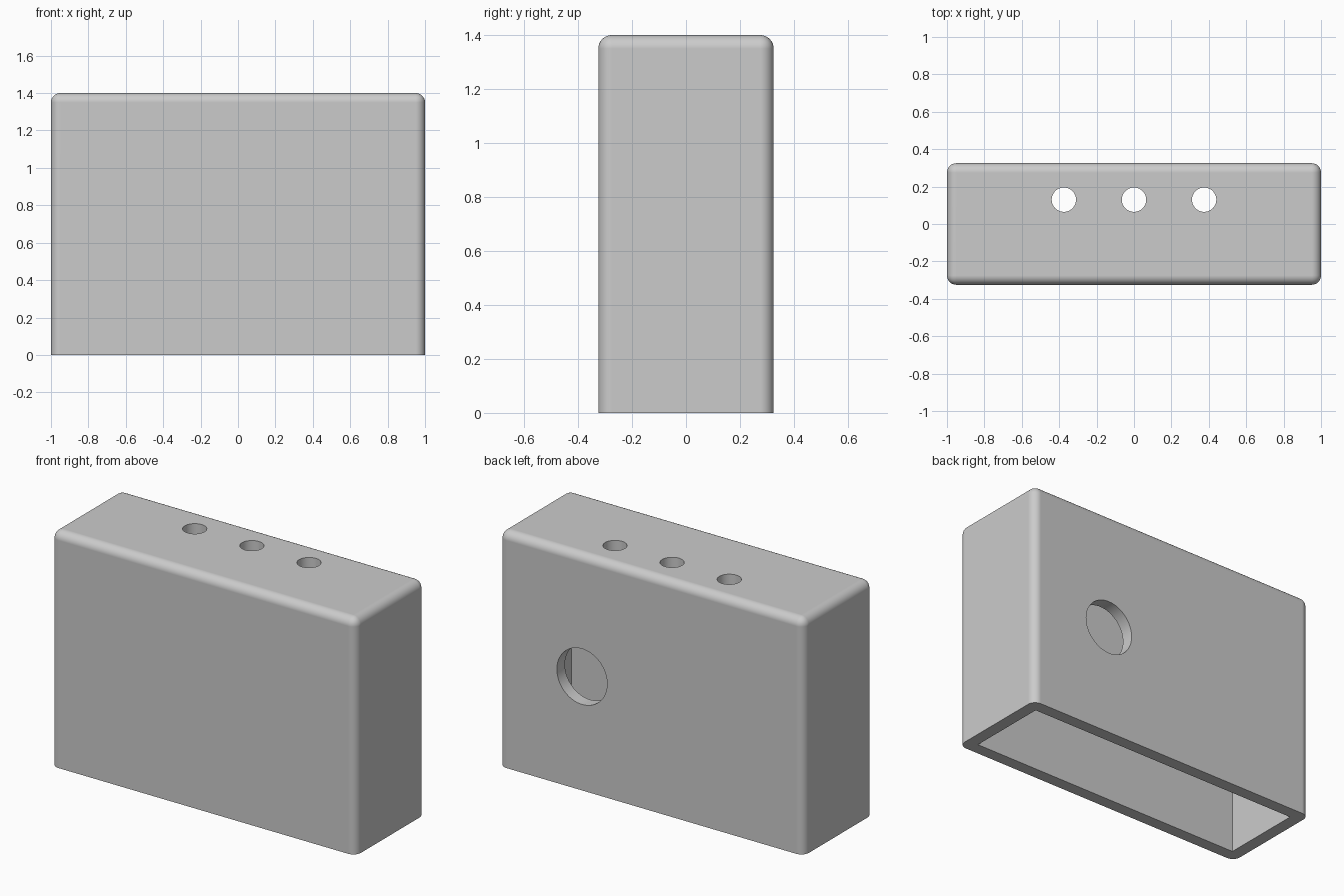
import bpy, bmesh
from math import radians
from mathutils import Matrix, Vector

if "Cube" in bpy.data.objects:
    bpy.data.objects.remove(bpy.data.objects["Cube"], do_unlink=True)

W, D, H = 2.0, 0.65, 1.4      # outer size
WALL, ROUND = 0.075, 0.05

grey = bpy.data.materials.new("plain_grey")
grey.use_nodes = True
colour = (0.6, 0.6, 0.6, 1)
grey.diffuse_color = colour
grey.node_tree.nodes["Principled BSDF"].inputs["Base Color"].default_value = colour


def make_object(name, bm):
    mesh = bpy.data.meshes.new(name)
    bm.to_mesh(mesh)
    bm.free()
    mesh.materials.append(grey)
    obj = bpy.data.objects.new(name, mesh)
    bpy.context.collection.objects.link(obj)
    return obj


def box(size, centre):
    bm = bmesh.new()
    bmesh.ops.create_cube(bm, size=1, matrix=Matrix.Translation(centre) @ Matrix.Diagonal((*size, 1)))
    return bm


def drill(name, radius, depth, centre, tilt=0):
    bm = bmesh.new()
    place = Matrix.Translation(centre) @ Matrix.Rotation(radians(tilt), 4, "X")
    bmesh.ops.create_cone(bm, cap_ends=True, segments=64, radius1=radius,
                          radius2=radius, depth=depth, matrix=place)
    return make_object(name, bm)


# Outer housing: every edge rounded except those around the open bottom
bm = box((W, D, H), Vector((0, 0, H / 2)))
edges = [e for e in bm.edges if max(v.co.z for v in e.verts) > H / 2]
bmesh.ops.bevel(bm, geom=edges, offset=ROUND, segments=8, profile=0.5, affect="EDGES")
housing = make_object("housing", bm)

# Cutters: hollow interior, three top holes, one back hole
depth = H - WALL + 0.2
cutters = [make_object("cavity_cutter", box((W - 2 * WALL, D - 2 * WALL, depth),
                                            Vector((0, 0, H - WALL - depth / 2))))]
for x in (-0.375, 0, 0.375):
    cutters.append(drill("top_hole_cutter", 0.065, 0.3, (x, 0.13, H)))
cutters.append(drill("back_hole_cutter", 0.165, 0.3, (0.455, D / 2, 0.675), 90))

bpy.ops.object.select_all(action="DESELECT")
housing.select_set(True)
bpy.context.view_layer.objects.active = housing
for cutter in cutters:
    cutter.hide_render = True
    cut = housing.modifiers.new("cut", "BOOLEAN")
    cut.operation = "DIFFERENCE"
    cut.solver = "EXACT"
    cut.object = cutter
    bpy.ops.object.modifier_apply(modifier=cut.name)
    bpy.data.objects.remove(cutter, do_unlink=True)

# Smooth rounded edges with clean flat faces
bpy.ops.object.shade_smooth_by_angle(angle=radians(30))
normals = housing.modifiers.new("even_shading", "WEIGHTED_NORMAL")
normals.keep_sharp = True
